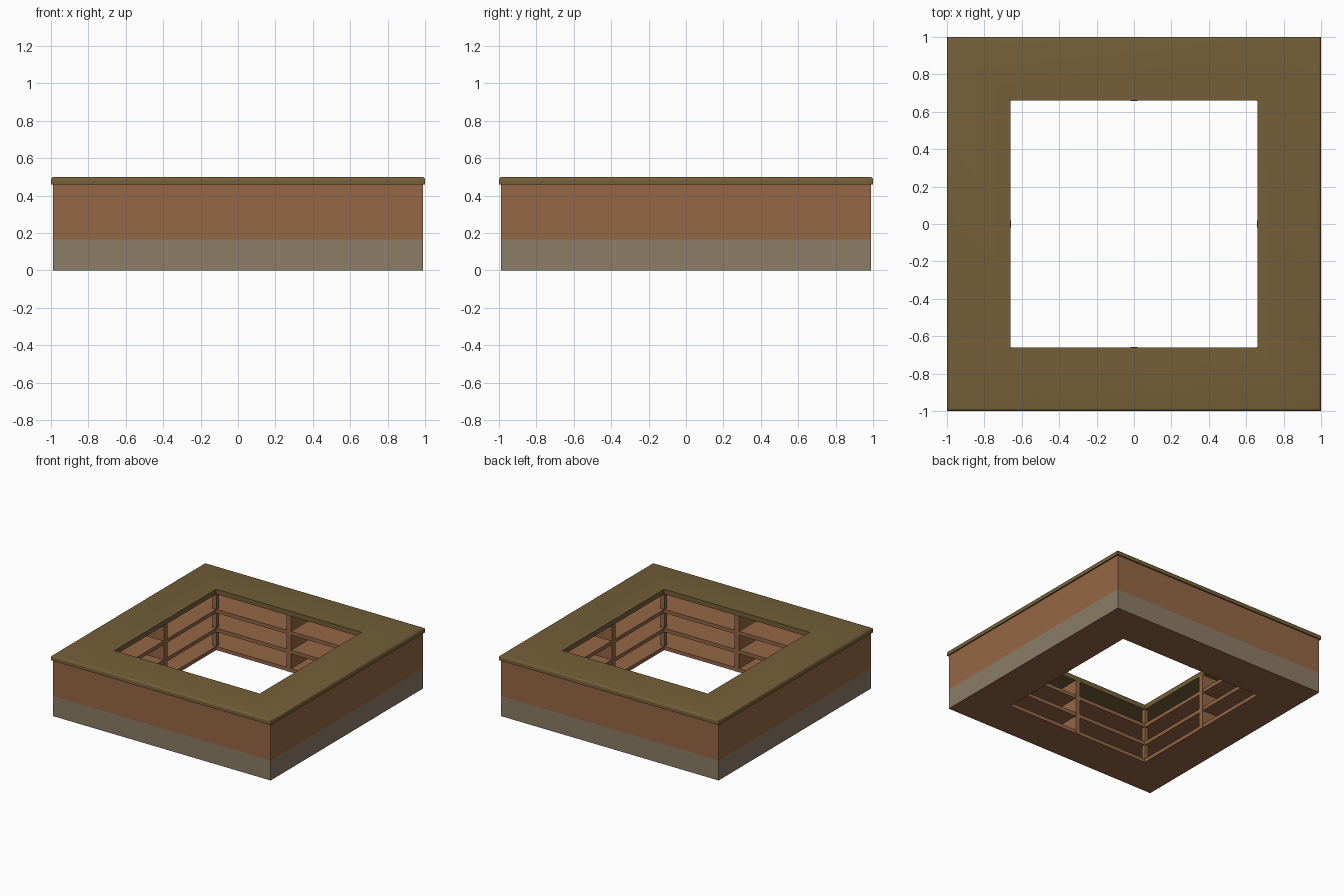
import bpy, bmesh, math

if "Cube" in bpy.data.objects:
    bpy.data.objects.remove(bpy.data.objects["Cube"])

def mat(name, col):
    m = bpy.data.materials.new(name)
    m.diffuse_color = (*col, 1)
    m.use_nodes = True
    m.node_tree.nodes["Principled BSDF"].inputs["Base Color"].default_value = m.diffuse_color
    return m

WOOD = mat("warm wood", (0.30, 0.135, 0.060))
KICK = mat("grey kick band", (0.26, 0.20, 0.135))
TOP = mat("olive worktop", (0.175, 0.115, 0.040))

def sweep(name, profile, mats, band_mat=None):
    """Sweep a closed (radius, z) profile around a square with mitred corners."""
    bm = bmesh.new()
    rings = [[bm.verts.new((sx * r, sy * r, z)) for r, z in profile]
             for sx, sy in ((-1, -1), (1, -1), (1, 1), (-1, 1))]
    n = len(profile)
    for c in range(4):
        a, b = rings[c], rings[(c + 1) % 4]
        for i in range(n):
            j = (i + 1) % n
            f = bm.faces.new((a[i], b[i], b[j], a[j]))
            if band_mat is not None and band_mat(f):
                f.material_index = 1
    bmesh.ops.recalc_face_normals(bm, faces=bm.faces)
    me = bpy.data.meshes.new(name)
    bm.to_mesh(me)
    bm.free()
    ob = bpy.data.objects.new(name, me)
    bpy.context.collection.objects.link(ob)
    for m in mats:
        me.materials.append(m)
    return ob

def box(name, x0, x1, y0, y1, z0, z1, m, turn=0):
    bpy.ops.mesh.primitive_cube_add(size=1)
    ob = bpy.context.object
    ob.name = name
    for v in ob.data.vertices:
        x = x0 + (v.co.x + .5) * (x1 - x0)
        y = y0 + (v.co.y + .5) * (y1 - y0)
        c, s = round(math.cos(turn)), round(math.sin(turn))
        v.co = (x * c - y * s, x * s + y * c, z0 + (v.co.z + .5) * (z1 - z0))
    ob.data.materials.append(m)
    return ob

IN, BACK, OUT, H = 0.66, 0.97, 0.99, 0.46

# outer wall: grey band below, wood above
def is_kick(f):
    c = f.calc_center_median()
    return c.z < 0.165 and max(abs(c.x), abs(c.y)) > OUT - 0.001
sweep("outer_wall", [(OUT, 0), (OUT, 0.165), (OUT, H), (BACK, H), (BACK, 0)],
      [WOOD, KICK], is_kick)

# base board and two shelves running all round
for name, z0, z1 in (("base_board", 0, 0.03), ("lower_shelf", 0.15, 0.18),
                     ("upper_shelf", 0.305, 0.335)):
    sweep(name, [(IN, z0), (BACK, z0), (BACK, z1), (IN, z1)], [WOOD])

# dividers in the middle and at the corner of each side
for k in range(4):
    t = k * math.pi / 2
    box("middle_divider", -0.02, 0.02, IN - 0.003, BACK, 0, H, WOOD, t)
    box("corner_post", IN - 0.003, IN + 0.03, IN - 0.003, IN + 0.03, 0, H, WOOD, t)

# worktop with rounded outer lip
R = 0.016
lip = [(1 - R + R * math.cos(a), 0.5 - R + R * math.sin(a))
       for a in [i * math.pi / 8 for i in range(5)]]
top = sweep("worktop", [(IN, H), (1, H)] + lip + [(IN, 0.5)], [TOP])
top.select_set(True)
bpy.context.view_layer.objects.active = top
bpy.ops.object.shade_smooth_by_angle(angle=math.radians(35))
